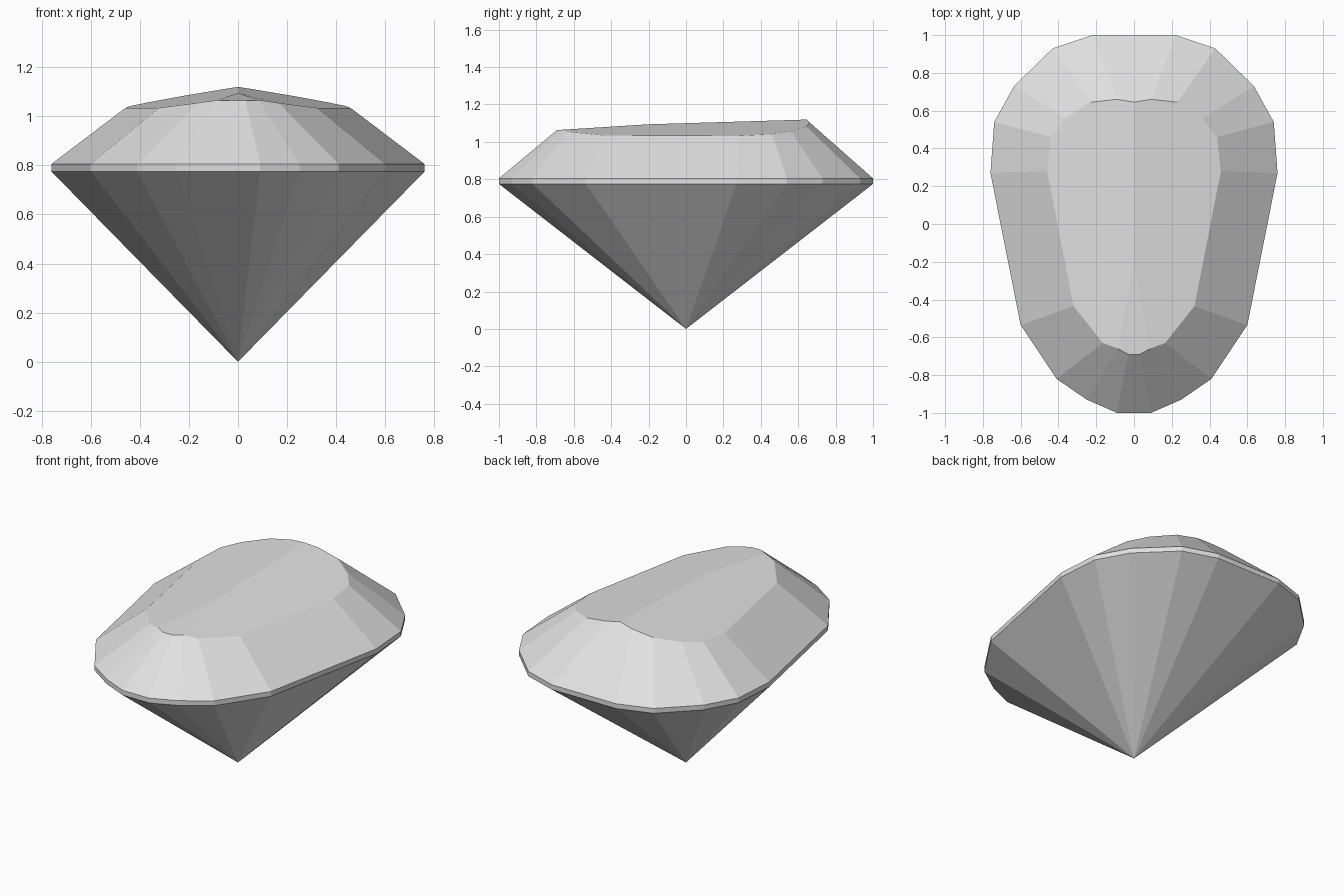
import bpy
import bmesh

cube = bpy.data.objects.get("Cube")
if cube:
    bpy.data.objects.remove(cube, do_unlink=True)

GIRDLE_LOW, GIRDLE_HIGH = 0.775, 0.805

# Left half of the outline, back to front, and the matching table corners
outline = [(0.22, 1.0), (0.43, 0.93), (0.635, 0.73), (0.74, 0.54), (0.76, 0.27),
           (0.60, -0.535), (0.41, -0.82), (0.25, -0.93), (0.09, -1.0)]
table = [(0.09, 0.66), (0.23, 0.645), (0.36, 0.56), (0.44, 0.46), (0.46, 0.28),
         (0.32, -0.435), (0.165, -0.63), (0.085, -0.66), (0.03, -0.69)]


def table_height(x, y):
    """Two roof planes, clipped by a small sloping plane at the front."""
    return min(1.10 + 0.03 * y - 0.165 * abs(x), 1.108 + 0.065 * y)


def full_loop(half):
    return half + [(-x, y) for x, y in reversed(half)]


bm = bmesh.new()


def ring(points, height):
    return [bm.verts.new((x, y, height(x, y))) for x, y in points]


low = ring(full_loop(outline), lambda x, y: GIRDLE_LOW)
high = ring(full_loop(outline), lambda x, y: GIRDLE_HIGH)
top = ring(full_loop(table), table_height)
tip = bm.verts.new((0, 0, 0))
ridge_back = bm.verts.new((0, 0.645, table_height(0, 0.645)))
ridge_front = bm.verts.new((0, -0.2, table_height(0, -0.2)))

# Pavilion, girdle and crown facets
count = len(low)
for i in range(count):
    j = (i + 1) % count
    bm.faces.new((tip, low[j], low[i]))
    bm.faces.new((low[i], low[j], high[j], high[i]))
    crown = [high[i], high[j], top[j], top[i]]
    if j == 0:
        crown.insert(3, ridge_back)
    bm.faces.new(crown)

# Roof-shaped table with a narrow front facet
half = len(table)
bm.faces.new([ridge_back] + top[:half - 1] + [ridge_front])
bm.faces.new([ridge_front] + top[half + 1:] + [ridge_back])
bm.faces.new([ridge_front] + top[half - 2:half + 2])
bmesh.ops.recalc_face_normals(bm, faces=bm.faces)

mesh = bpy.data.meshes.new("cut_gem")
bm.to_mesh(mesh)
bm.free()
gem = bpy.data.objects.new("cut_gem", mesh)
bpy.context.collection.objects.link(gem)

# Plain light grey
grey = bpy.data.materials.new("light grey")
grey.use_nodes = True
color = (0.75, 0.75, 0.75, 1)
grey.diffuse_color = color
grey.node_tree.nodes["Principled BSDF"].inputs["Base Color"].default_value = color
mesh.materials.append(grey)
